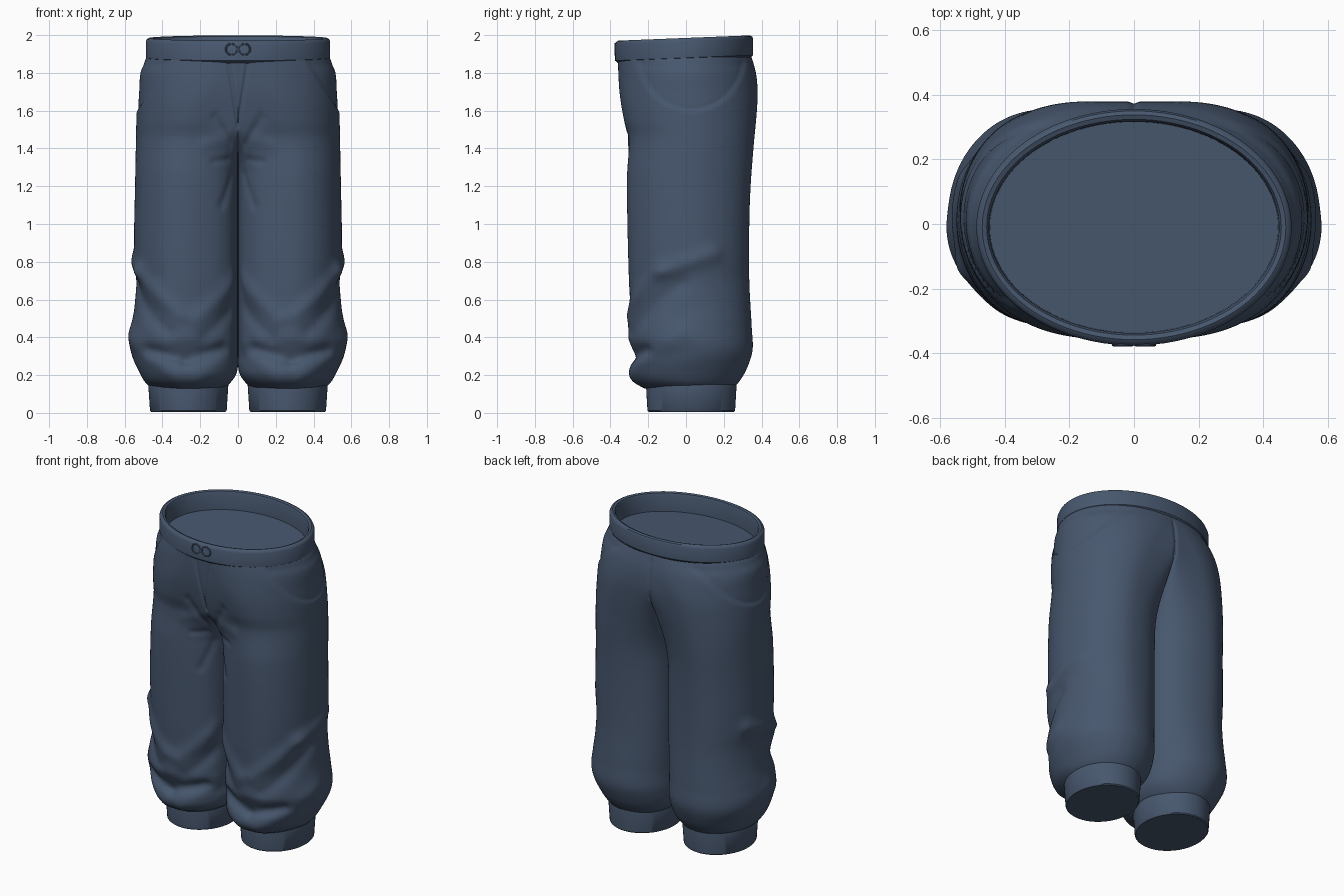
import bpy, bmesh, math
from mathutils import Vector

if "Cube" in bpy.data.objects:
    bpy.data.objects.remove(bpy.data.objects["Cube"])

denim = bpy.data.materials.new("slate_blue_cloth")
denim.diffuse_color = (0.064, 0.096, 0.157, 1)
denim.use_nodes = True
denim.node_tree.nodes["Principled BSDF"].inputs["Base Color"].default_value = denim.diffuse_color


def finish(name, bm, angle=40):
    """Turn a bmesh into a shaded, coloured object."""
    me = bpy.data.meshes.new(name)
    bmesh.ops.recalc_face_normals(bm, faces=bm.faces[:])
    bm.to_mesh(me)
    bm.free()
    ob = bpy.data.objects.new(name, me)
    bpy.context.collection.objects.link(ob)
    me.materials.append(denim)
    bpy.ops.object.select_all(action='DESELECT')
    bpy.context.view_layer.objects.active = ob
    ob.select_set(True)
    bpy.ops.object.shade_smooth_by_angle(angle=math.radians(angle))
    return ob


def mirror(ob):
    mod = ob.modifiers.new("mirror", 'MIRROR')
    mod.use_clip = True
    mod.merge_threshold = 0.0005


def curve(keys, z):
    """Smooth interpolation through (z, value) keys."""
    if z <= keys[0][0]:
        return keys[0][1]
    if z >= keys[-1][0]:
        return keys[-1][1]

    def slope(i):
        a, b = keys[max(i - 1, 0)], keys[min(i + 1, len(keys) - 1)]
        return (b[1] - a[1]) / (b[0] - a[0])
    i = max(k for k in range(len(keys) - 1) if keys[k][0] <= z)
    (z0, v0), (z1, v1) = keys[i], keys[i + 1]
    h = z1 - z0
    s = (z - z0) / h
    return (v0 * (2*s**3 - 3*s*s + 1) + v1 * (3*s*s - 2*s**3)
            + h * slope(i) * (s**3 - 2*s*s + s) + h * slope(i + 1) * (s**3 - s*s))


def step(a, b, v):
    s = min(max((v - a) / (b - a), 0), 1)
    return s * s * (3 - 2 * s)


def seg_dist(px, py, x0, y0, x1, y1):
    dx, dy = x1 - x0, y1 - y0
    s = min(max(((px - x0) * dx + (py - y0) * dy) / (dx*dx + dy*dy), 0), 1)
    return math.hypot(px - x0 - s * dx, py - y0 - s * dy)


# trouser outline by height: outer side, front, back, inner side, leg middle
OUT = [(.13, .455), (.16, .49), (.22, .525), (.3, .56), (.38, .575), (.46, .565), (.56, .548),
       (.7, .54), (.8, .548), (.95, .55), (1.2, .545), (1.45, .54), (1.58, .537),
       (1.7, .53), (1.8, .523), (1.85, .503), (1.9, .474)]
FRONT = [(.13, -.22), (.16, -.27), (.2, -.295), (.25, -.295), (.32, -.28), (.4, -.305),
         (.55, -.295), (.7, -.302), (1, -.31), (1.25, -.312), (1.45, -.303), (1.55, -.328),
         (1.7, -.352), (1.9, -.362)]
BACK = [(.13, .25), (.17, .285), (.23, .32), (.33, .352), (.45, .348), (.7, .335), (1, .335),
        (1.2, .342), (1.4, .357), (1.6, .375), (1.7, .379), (1.8, .37), (1.9, .342)]
INNER = [(.13, .075), (.16, .04), (.2, .012), (.25, 0), (.3, 0)]
MIDDLE = [(.13, .265), (.3, .28), (1.25, .28), (1.6, .19), (1.8, .08), (1.9, .02)]

# folds: around-leg start, height, end, height, amount, width
# (around the leg: -2 inner, -1 front, 0 outer, 1 back)
FOLDS = [
    (.25, .84, -.3, .75, .016, .045), (-.3, .75, -.95, .52, .016, .045),
    (-.1, .68, -.8, .43, -.013, .04), (-1.75, .72, -1.15, .50, .014, .045),
    (-1.7, .56, -1.25, .40, -.012, .04), (-.1, .42, -.85, .20, .010, .05),
    (-1.7, .36, -1.15, .20, .010, .05), (-.55, .33, -1.0, .28, -.014, .03),
    (-1.0, .28, -1.5, .34, -.014, .03), (-1.65, 1.42, -1.25, 1.56, -.009, .03),
    (-1.6, 1.34, -1.35, 1.33, -.007, .02), (-1.7, 1.26, -1.5, 1.10, -.008, .025),
    (-1.6, 1.47, -1.2, 1.42, .006, .04),
]

# trouser half: rings stacked from ankle to waist, pinched together below the crotch
N, ROWS = 120, 160
bm = bmesh.new()
grid, info = [], []
for j in range(ROWS + 1):
    z = .13 + (1.885 - .13) * j / ROWS
    xo, yf, yb, xi, c = (curve(k, z) for k in (OUT, FRONT, BACK, INNER, MIDDLE))
    yc, h = (yf + yb) / 2, (yb - yf) / 2
    pinch = .75 - .2 * step(.25, .8, z)
    row = []
    for i in range(N + 1):
        th = math.pi * (2 * i / N - 1)
        cs, sn = math.cos(th), abs(math.sin(th))
        if i in (0, N):
            cs, sn = -1, 0
        if cs >= 0:
            x, y = c + (xo - c) * cs, h * sn
        else:
            m = step(1.26, 1.5, z) if th < 0 else step(1.15, 1.68, z)
            x, y = c + (c - xi) * cs, h * (m + (1 - m) * sn ** pinch)
        sag = .35 * (x - .26) ** 2 * (1 - step(.13, .3, z)) * max(0, -math.sin(th))
        v = bm.verts.new((x, yc + (y if th > 0 else -y), z + sag))
        row.append(v)
        info.append((v, th / (math.pi / 2)))
    grid.append(row)
for a, b in zip(grid, grid[1:]):
    for i in range(N):
        bm.faces.new((a[i], a[i + 1], b[i + 1], b[i]))
bm.normal_update()

# press folds, pocket and fly seams into the cloth
moves = []
for v, t in info:
    x, y, z = v.co
    d = 0
    for t0, z0, t1, z1, amp, w in FOLDS:
        r = seg_dist(t * .42, z, t0 * .42, z0, t1 * .42, z1)
        d += amp * math.exp(-(r / w) ** 2)
    if x > .25:
        e = math.hypot((y - .03) / .285, (z - 1.9) / .3)
        d -= .007 * step(1.0, .95, e) + .005 * math.exp(-((e - .98) / .03) ** 2)
    if y < 0 and z > 1.45:
        r = seg_dist(x, z, 0, 1.52, .055, 1.88)
        d -= .008 * math.exp(-(r / .009) ** 2)
    if y > 0 and z > 1.6:
        d -= .006 * math.exp(-(x / .012) ** 2)
    n = v.normal.copy()
    if n.dot(Vector((x - .25, y, 0))) < 0:
        n.negate()
    fade = (1 if z > 1.5 else step(0, .05, x)) * (1 - step(1.84, 1.885, z))
    moves.append((v, n * d * fade, x < 1e-4))
for v, off, seam in moves:
    v.co += off
    v.co.x = 0 if seam else max(v.co.x, .001)
bmesh.ops.remove_doubles(bm, verts=bm.verts[:], dist=1e-5)
mirror(finish("trouser_legs", bm, 50))


def loft(name, profile, cx, cy, n=96, tilt=0.0, caps=False, closed=False):
    """Elliptical rings from (x radius, y radius, z) points."""
    bm = bmesh.new()
    rings = []
    for rx, ry, z in profile:
        ring = []
        for i in range(n):
            a = math.tau * i / n
            y = cy + ry * math.sin(a)
            ring.append(bm.verts.new((cx + rx * math.cos(a), y, z + tilt * y)))
        rings.append(ring)
    pairs = list(zip(rings, rings[1:]))
    if closed:
        pairs.append((rings[-1], rings[0]))
    for a, b in pairs:
        for i in range(n):
            k = (i + 1) % n
            bm.faces.new((a[i], a[k], b[k], b[i]))
    if caps:
        bm.faces.new(rings[0])
        bm.faces.new(rings[-1])
    return finish(name, bm)


# ankle cuffs
mirror(loft("ankle_cuffs", [(.198, .225, .006), (.203, .232, .012), (.212, .24, .15),
                            (.2, .23, .2)], .263, .028, 64, caps=True))

# waistband with rounded edges
A, B = .488, .366
loft("waistband", [(A - .014, B - .014, 1.868), (A, B, 1.880), (A, B, 1.966),
                   (A - .006, B - .006, 1.979), (A - .018, B - .018, 1.985),
                   (A - .032, B - .032, 1.98), (A - .039, B - .038, 1.965),
                   (A - .042, B - .04, 1.85)], 0, -.01, tilt=.04, closed=True)

# closed floor inside the waist
loft("waist_floor", [(A - .03, B - .03, 1.856), (A - .03, B - .03, 1.866)],
     0, -.01, tilt=.04, caps=True)

# front clasp: a pair of small flattened rings
for side, label in ((-1, "left"), (1, "right")):
    bpy.ops.mesh.primitive_torus_add(major_segments=32, minor_segments=8, major_radius=.029,
                                     minor_radius=.005, location=(side * .035, -.374, 1.925),
                                     rotation=(math.pi / 2, 0, 0))
    ring = bpy.context.object
    ring.name = label + "_clasp_ring"
    ring.data.materials.append(denim)
    bpy.ops.object.shade_smooth_by_angle(angle=math.radians(40))
